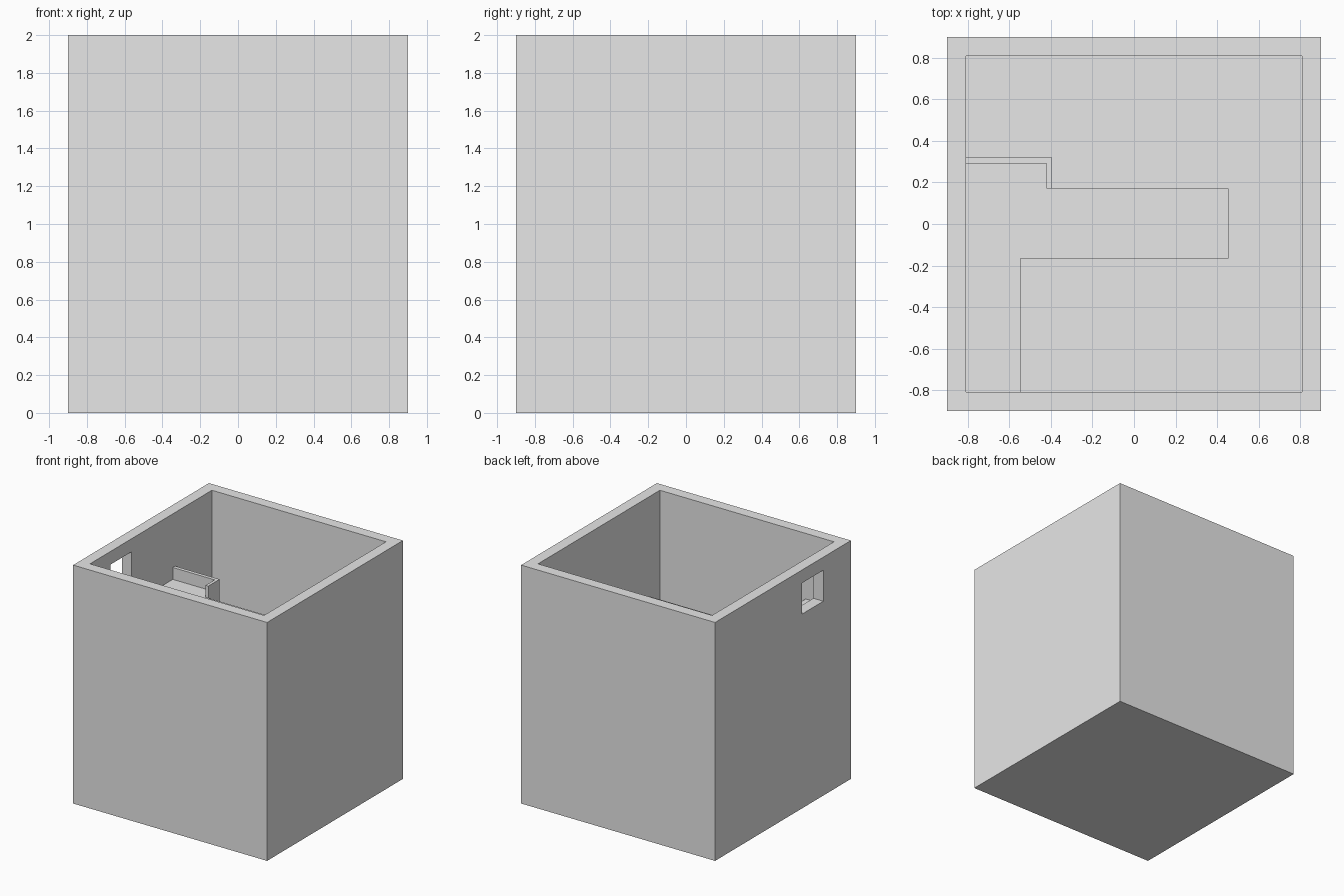
import bpy
import bmesh
from mathutils import Vector

if "Cube" in bpy.data.objects:
    bpy.data.objects.remove(bpy.data.objects["Cube"], do_unlink=True)

grey = bpy.data.materials.new("plain grey")
grey.use_nodes = True
colour = (0.8, 0.8, 0.8, 1)
grey.diffuse_color = colour
grey.node_tree.nodes["Principled BSDF"].inputs["Base Color"].default_value = colour

OUTER, INNER, HEIGHT = 0.9, 0.808, 2.0
FLOOR = 0.09
DECK, SLAB, RAIL_TOP = 1.45, 0.09, 1.55


def finish(name, bm):
    """Turn a bmesh into a named grey object."""
    bmesh.ops.recalc_face_normals(bm, faces=bm.faces)
    mesh = bpy.data.meshes.new(name)
    bm.to_mesh(mesh)
    bm.free()
    mesh.materials.append(grey)
    obj = bpy.data.objects.new(name, mesh)
    bpy.context.collection.objects.link(obj)
    return obj


def box(name, low, high):
    """Box between two opposite corners."""
    low, high = Vector(low), Vector(high)
    bm = bmesh.new()
    bmesh.ops.create_cube(bm, size=1)
    bmesh.ops.scale(bm, vec=high - low, verts=bm.verts)
    bmesh.ops.translate(bm, vec=(low + high) / 2, verts=bm.verts)
    return finish(name, bm)


def prism(name, outline, bottom, top):
    """Extrude a plan outline upward."""
    bm = bmesh.new()
    face = bm.faces.new([bm.verts.new((x, y, bottom)) for x, y in outline])
    ext = bmesh.ops.extrude_face_region(bm, geom=[face], use_keep_orig=True)
    verts = [v for v in ext["geom"] if isinstance(v, bmesh.types.BMVert)]
    bmesh.ops.translate(bm, vec=(0, 0, top - bottom), verts=verts)
    return finish(name, bm)


def cut(target, cutter):
    """Subtract a hidden cutter from the target."""
    mod = target.modifiers.new(cutter.name, "BOOLEAN")
    mod.operation = "DIFFERENCE"
    mod.solver = "EXACT"
    mod.object = cutter
    bpy.context.view_layer.objects.active = target
    bpy.ops.object.modifier_apply(modifier=mod.name)
    bpy.data.objects.remove(cutter, do_unlink=True)


# Open-topped shell with one window through its -x wall
shell = box("outer_walls", (-OUTER, -OUTER, 0), (OUTER, OUTER, HEIGHT))
cut(shell, box("room_cutter", (-INNER, -INNER, FLOOR), (INNER, INNER, HEIGHT + 1)))
cut(shell, box("window_cutter", (-1, -0.535, 1.63), (-0.7, -0.255, 1.89)))

# Raised gallery with a walkway reaching into the room
prism("gallery_deck", [
    (-INNER, -INNER), (-0.545, -INNER), (-0.545, -0.165), (0.455, -0.165),
    (0.455, 0.17), (-0.395, 0.17), (-0.395, 0.32), (-INNER, 0.32),
], DECK - SLAB, DECK)

# Low corner parapet standing on the deck edge
prism("gallery_parapet", [
    (-INNER, 0.29), (-0.42, 0.29), (-0.42, 0.17),
    (-0.395, 0.17), (-0.395, 0.32), (-INNER, 0.32),
], DECK, RAIL_TOP)
